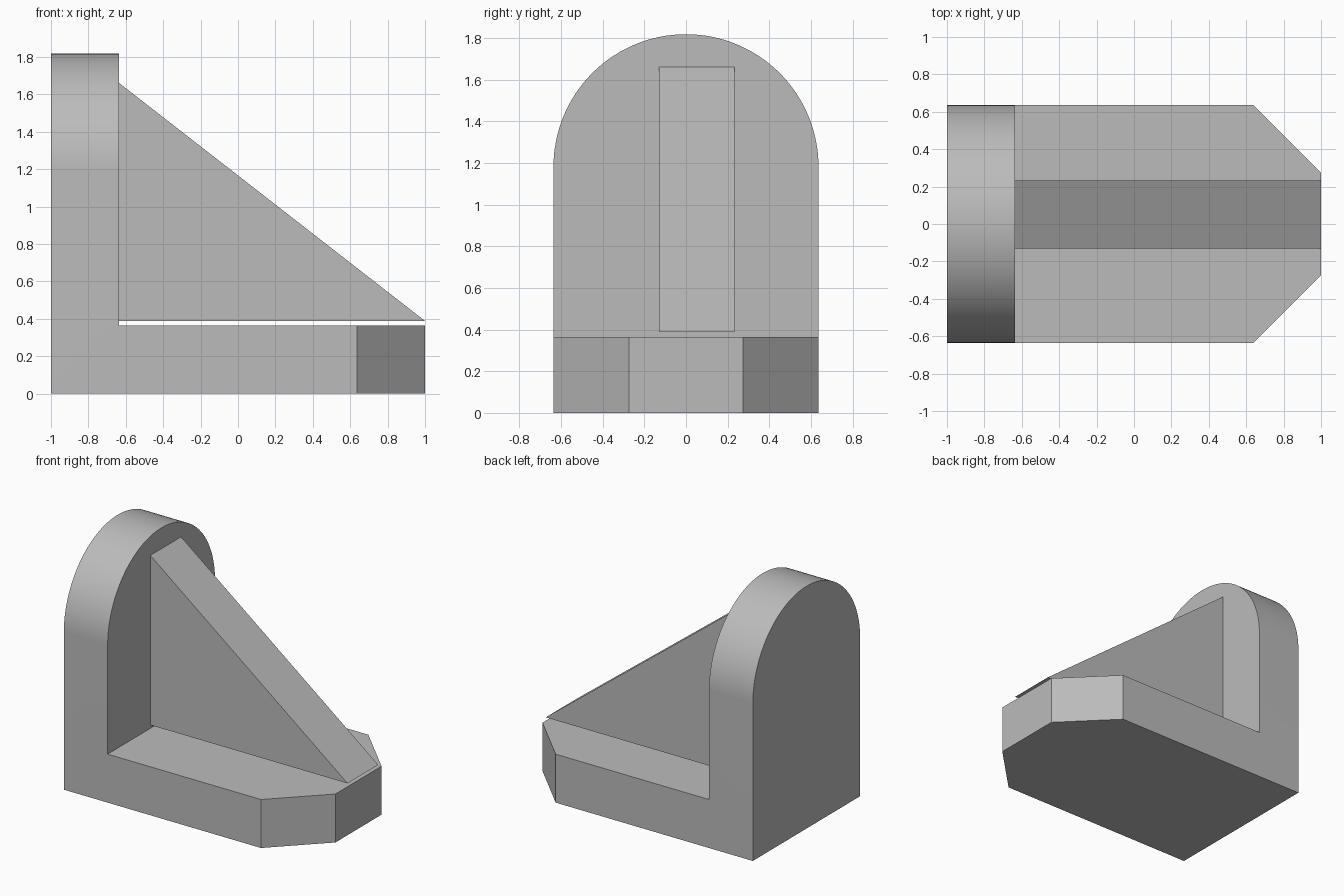
import bpy
import bmesh
from math import cos, sin, pi, radians
from mathutils import Vector

cube = bpy.data.objects.get("Cube")
if cube:
    bpy.data.objects.remove(cube, do_unlink=True)

UNIT = 2 / 55            # overall length is 55 units
THICK = 10 * UNIT        # thickness of base, wall and rib
HALF = 17.5 * UNIT       # half width
INNER = -1 + THICK       # inner face of the wall
ARCH_Z = 50 * UNIT - HALF

grey = bpy.data.materials.new("light_grey")
grey.use_nodes = True
colour = (0.5, 0.5, 0.5, 1)
grey.diffuse_color = colour
grey.node_tree.nodes["Principled BSDF"].inputs["Base Color"].default_value = colour


def prism(name, profile, direction):
    """Extrude a flat outline along a direction into a solid."""
    bm = bmesh.new()
    face = bm.faces.new([bm.verts.new(p) for p in profile])
    extruded = bmesh.ops.extrude_face_region(bm, geom=[face], use_keep_orig=True)
    moved = [v for v in extruded["geom"] if isinstance(v, bmesh.types.BMVert)]
    bmesh.ops.translate(bm, verts=moved, vec=Vector(direction))
    bmesh.ops.recalc_face_normals(bm, faces=bm.faces)
    mesh = bpy.data.meshes.new(name)
    bm.to_mesh(mesh)
    bm.free()
    mesh.materials.append(grey)
    obj = bpy.data.objects.new(name, mesh)
    bpy.context.collection.objects.link(obj)
    return obj


def activate(obj):
    bpy.ops.object.select_all(action="DESELECT")
    obj.select_set(True)
    bpy.context.view_layer.objects.active = obj


# Upright wall with a round top
arc = [(-1, HALF * cos(i * pi / 64), ARCH_Z + HALF * sin(i * pi / 64))
       for i in range(65)]
bracket = prism("bracket_body", [(-1, -HALF, 0), (-1, HALF, 0)] + arc, (THICK, 0, 0))

# Base plate with two chamfered corners, reaching into the wall
corner = 1 - THICK
tip = HALF - THICK
outline = [(-1 + THICK / 2, -HALF, 0), (corner, -HALF, 0), (1, -tip, 0),
           (1, tip, 0), (corner, HALF, 0), (-1 + THICK / 2, HALF, 0)]
base = prism("base_plate", outline, (0, 0, THICK))

# Join wall and base into one solid and clean the coplanar seams
union = bracket.modifiers.new("join_base", "BOOLEAN")
union.operation = "UNION"
union.solver = "EXACT"
union.object = base
activate(bracket)
bpy.ops.object.modifier_apply(modifier=union.name)
bpy.data.objects.remove(base, do_unlink=True)
bm = bmesh.new()
bm.from_mesh(bracket.data)
bmesh.ops.remove_doubles(bm, verts=bm.verts, dist=0.0001)
bmesh.ops.dissolve_limit(bm, angle_limit=radians(0.5), verts=bm.verts, edges=bm.edges)
bm.to_mesh(bracket.data)
bm.free()
activate(bracket)
bpy.ops.object.shade_smooth_by_angle(angle=radians(30))

# Triangular rib, slightly off centre and just above the base
rib_z = THICK + 0.025
rib_y = -0.13
prism("support_rib",
      [(INNER, rib_y, rib_z), (1, rib_y, rib_z), (INNER, rib_y, rib_z + 35 * UNIT)],
      (0, THICK, 0))
